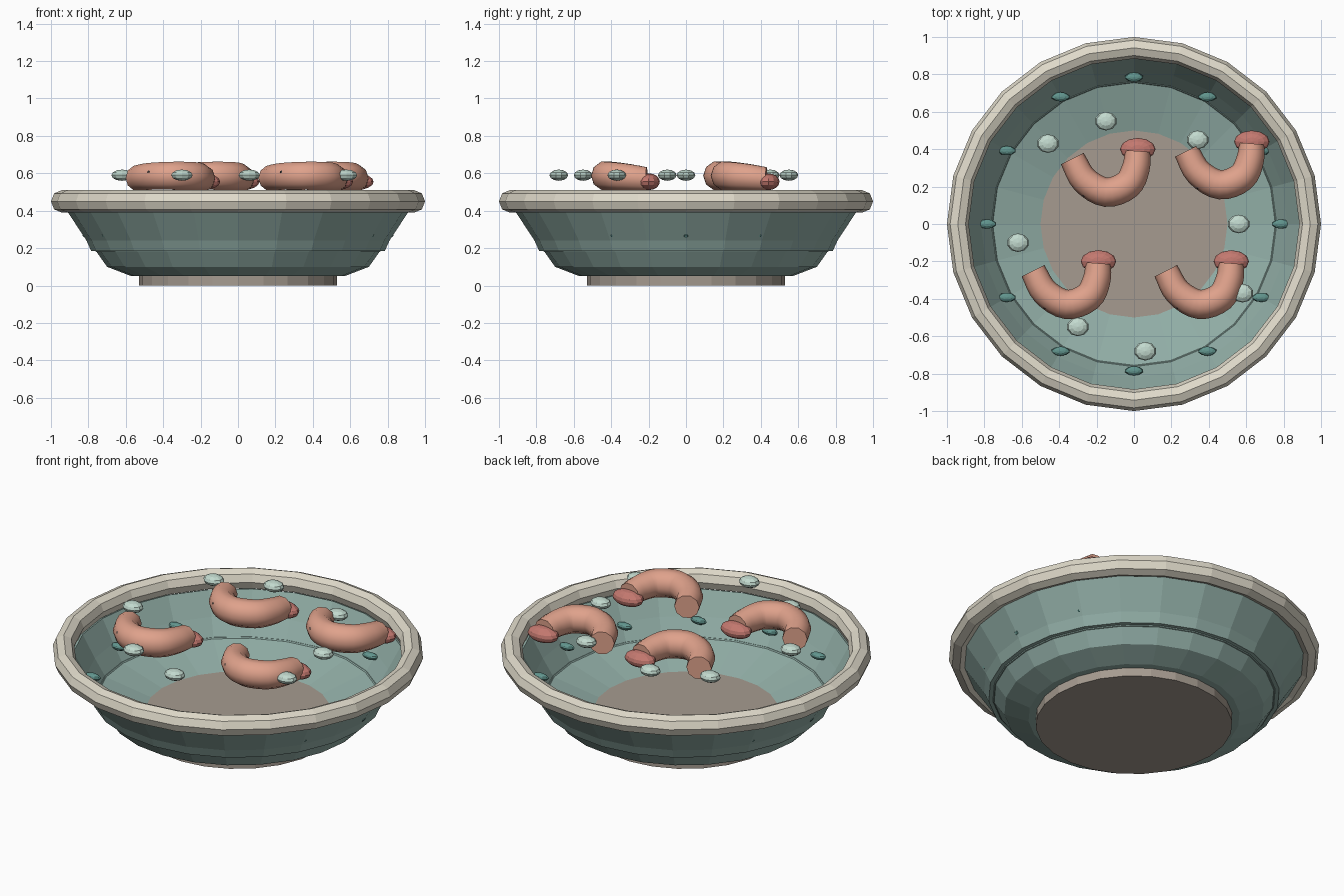
import bpy, bmesh, math
from mathutils import Vector

if "Cube" in bpy.data.objects:
    bpy.data.objects.remove(bpy.data.objects["Cube"])


def material(name, rgb):
    m = bpy.data.materials.new(name)
    m.diffuse_color = (*rgb, 1)
    m.use_nodes = True
    m.node_tree.nodes["Principled BSDF"].inputs["Base Color"].default_value = m.diffuse_color
    return m


TEAL = material("teal_glaze", (0.29, 0.43, 0.39))
CREAM = material("cream_glaze", (0.74, 0.70, 0.59))
CLAY = material("clay", (0.38, 0.33, 0.28))
PINK = material("shrimp_pink", (0.74, 0.36, 0.26))
RED = material("tail_red", (0.55, 0.19, 0.16))
PALE = material("pale_green", (0.54, 0.70, 0.62))
DARK = material("dark_teal", (0.12, 0.30, 0.27))
BLACK = material("black", (0.03, 0.03, 0.03))


def finish(name, bm, mat, smooth=None):
    bmesh.ops.recalc_face_normals(bm, faces=bm.faces)
    me = bpy.data.meshes.new(name)
    bm.to_mesh(me)
    bm.free()
    ob = bpy.data.objects.new(name, me)
    me.materials.append(mat)
    bpy.context.collection.objects.link(ob)
    if smooth:
        bpy.ops.object.select_all(action='DESELECT')
        ob.select_set(True)
        bpy.context.view_layer.objects.active = ob
        bpy.ops.object.shade_smooth_by_angle(angle=math.radians(smooth))
    return ob


def skin(bm, rings, closed=False):
    """Join equal vertex rings with quads."""
    n = len(rings[0])
    pairs = list(zip(rings, rings[1:])) + ([(rings[-1], rings[0])] if closed else [])
    for a, b in pairs:
        for i in range(n):
            j = (i + 1) % n
            bm.faces.new((a[i], a[j], b[j], b[i]))


def lathe(name, profile, mat, closed=True, sides=24):
    bm = bmesh.new()
    rings = [[bm.verts.new((r * math.cos(2 * math.pi * i / sides),
                            r * math.sin(2 * math.pi * i / sides), z))
              for i in range(sides)] for r, z in profile]
    skin(bm, rings, closed)
    if not closed:
        bm.faces.new(rings[0])
        bm.faces.new(rings[-1])
    return finish(name, bm, mat)


def ellipsoid(name, loc, size, mat, u=12, v=8):
    bm = bmesh.new()
    bmesh.ops.create_uvsphere(bm, u_segments=u, v_segments=v, radius=1)
    bmesh.ops.scale(bm, vec=size, verts=bm.verts)
    ob = finish(name, bm, mat)
    ob.location = loc
    return ob


def catmull(points, steps):
    p = [2 * points[0] - points[1]] + points + [2 * points[-1] - points[-2]]
    out = []
    for k in range(1, len(p) - 2):
        a, b, c, d = p[k - 1:k + 3]
        for s in range(steps):
            t = s / steps
            out.append(0.5 * (2 * b + (c - a) * t + (2 * a - 5 * b + 4 * c - d) * t * t
                              + (3 * b - a - 3 * c + d) * t ** 3))
    return out + [points[-1]]


# Bowl: foot, stepped body and rolled rim
lathe("foot", [(0.53, 0), (0.53, 0.05), (0.50, 0.10)], CLAY, closed=False)
lathe("bowl_body", [(0.50, 0.05), (0.57, 0.05), (0.70, 0.10), (0.76, 0.185), (0.785, 0.185),
                    (0.81, 0.24), (0.915, 0.40), (0.89, 0.41), (0.82, 0.28), (0.76, 0.18),
                    (0.50, 0.10)], TEAL)
lathe("rim", [(0.942 + 0.058 * math.cos(k * math.pi / 4),
               0.45 + 0.06 * math.sin(k * math.pi / 4)) for k in range(8)], CREAM)

# Studs around the inner wall
for k in range(12):
    a = k * math.pi / 6
    ellipsoid("wall_stud", (0.785 * math.cos(a), 0.785 * math.sin(a), 0.27),
              (0.05, 0.025, 0.02), DARK, 10, 6)

# Pale garnish pieces
for x, y in [(-0.15, 0.55), (-0.46, 0.43), (0.34, 0.45), (0.56, 0), (-0.62, -0.10),
             (0.58, -0.37), (-0.30, -0.55), (0.06, -0.68)]:
    ellipsoid("garnish", (x, y, 0.59), (0.06, 0.05, 0.03), PALE, 10, 6)

# Shrimp: curled body, tail and tiny eye, placed from the tail position
PATH = catmull([Vector(p) for p in [(-0.35, -0.05, 0.575), (-0.285, -0.165, 0.583),
                                    (-0.17, -0.23, 0.587), (-0.055, -0.19, 0.585),
                                    (-0.01, -0.10, 0.578), (0.0, -0.01, 0.568)]], 4)


def shrimp(x, y):
    bm = bmesh.new()
    rings = []
    last = len(PATH) - 1
    for i, c in enumerate(PATH):
        d = (PATH[min(i + 1, last)] - PATH[max(i - 1, 0)]).normalized()
        side = Vector((-d.y, d.x, 0)).normalized()
        r = 0.068 + 0.011 * math.sin(math.pi * i / last)
        rings.append([bm.verts.new(c + r * (math.cos(a) * side + Vector((0, 0, math.sin(a)))))
                      for a in [k * math.pi / 5 for k in range(10)]])
    skin(bm, rings)
    bm.faces.new(rings[0])
    bm.faces.new(rings[-1])
    finish("shrimp_body", bm, PINK, 50).location = (x, y, 0)
    ellipsoid("shrimp_tail", (x, y, 0.555), (0.095, 0.06, 0.045), RED)
    ellipsoid("shrimp_eye", (x - 0.285, y - 0.243, 0.605), (0.012,) * 3, BLACK, 8, 6)


for x, y in [(0.02, 0.40), (0.63, 0.44), (-0.19, -0.20), (0.52, -0.20)]:
    shrimp(x, y)
